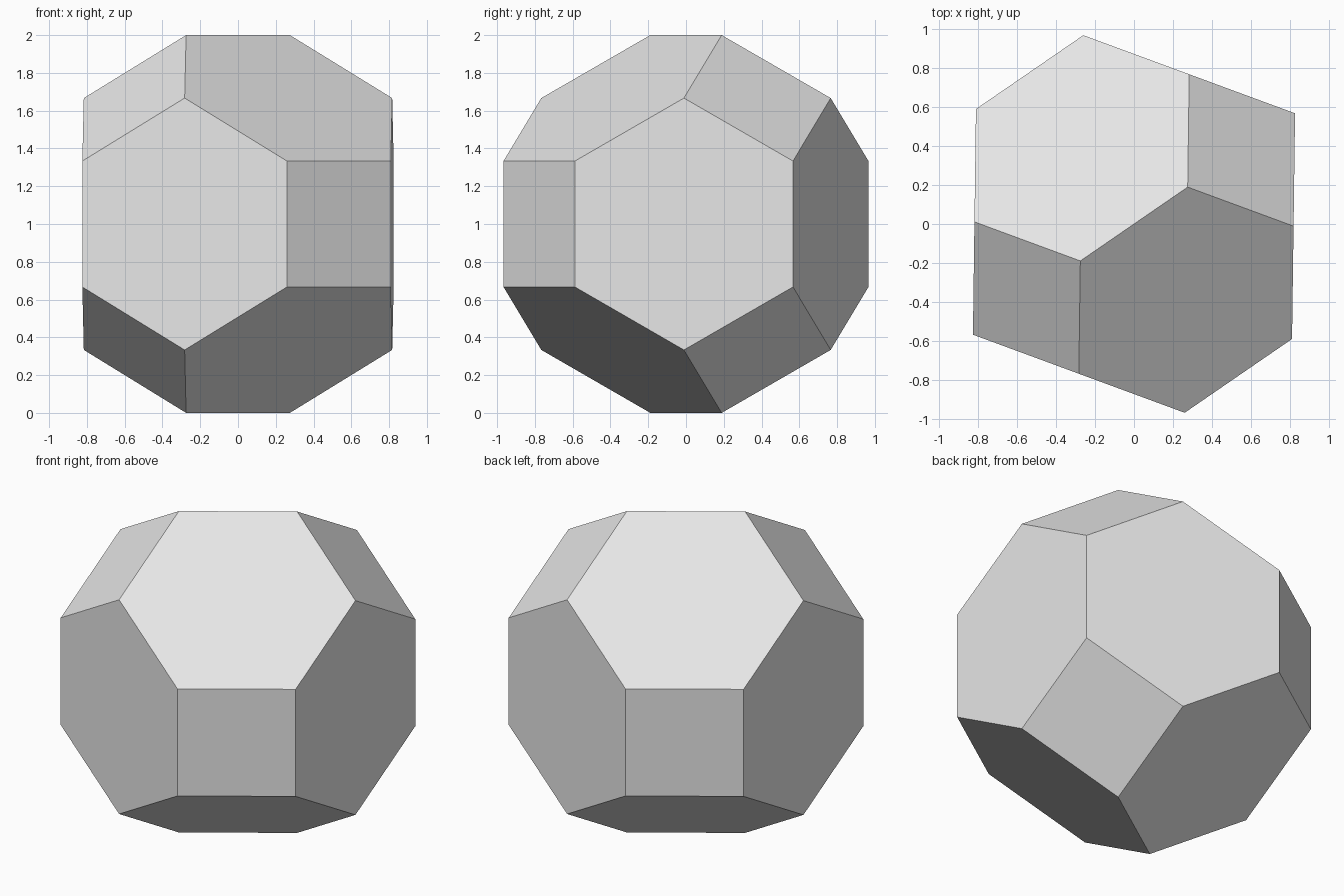
import bpy
import bmesh
from itertools import permutations
from math import radians, sqrt
from mathutils import Matrix

default_cube = bpy.data.objects.get("Cube")
if default_cube:
    bpy.data.objects.remove(default_cube, do_unlink=True)

HEIGHT = 2.0
SCALE = HEIGHT / (3 * sqrt(2))

# Plain grey surface
grey = bpy.data.materials.new("light grey")
grey.use_nodes = True
colour = (0.8, 0.8, 0.8, 1.0)
grey.diffuse_color = colour
grey.node_tree.nodes["Principled BSDF"].inputs["Base Color"].default_value = colour

# Truncated octahedron: corners are all orderings of 0, 1, 2 with either sign
bm = bmesh.new()
for a in (-1, 1):
    for b in (-2, 2):
        for corner in permutations((0, a, b)):
            bm.verts.new(corner)
bmesh.ops.convex_hull(bm, input=bm.verts)

# Merge the hull triangles into flat squares and hexagons
bmesh.ops.dissolve_limit(bm, angle_limit=radians(1), verts=bm.verts, edges=bm.edges)

# Stand it on one hexagon edge, then turn it about the vertical
pose = (Matrix.Translation((0, 0, HEIGHT / 2))
        @ Matrix.Rotation(radians(-55.5), 4, "Z")
        @ Matrix.Rotation(radians(45), 4, "X")
        @ Matrix.Scale(SCALE, 4))
bm.transform(pose)
bmesh.ops.recalc_face_normals(bm, faces=bm.faces)

mesh = bpy.data.meshes.new("truncated_octahedron")
bm.to_mesh(mesh)
bm.free()
mesh.materials.append(grey)
solid = bpy.data.objects.new("truncated_octahedron", mesh)
bpy.context.collection.objects.link(solid)
